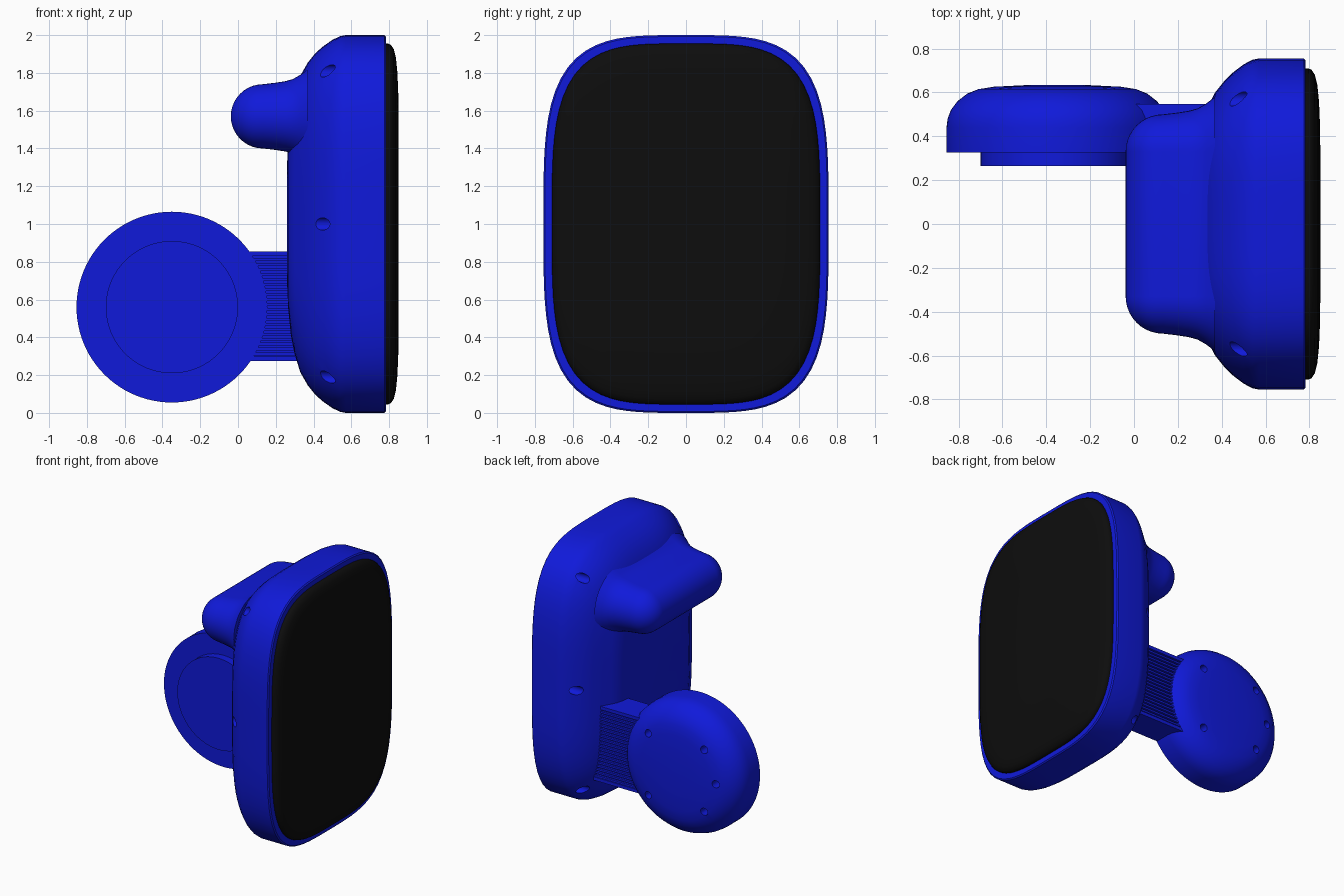
import bpy, bmesh, math
from mathutils import Vector, Matrix

if "Cube" in bpy.data.objects:
    bpy.data.objects.remove(bpy.data.objects["Cube"])


def material(name, rgb):
    m = bpy.data.materials.new(name)
    m.diffuse_color = (*rgb, 1)
    m.use_nodes = True
    m.node_tree.nodes["Principled BSDF"].inputs["Base Color"].default_value = m.diffuse_color
    return m


BLUE = material("blue_plastic", (0.005, 0.01, 0.7))
BLACK = material("black_glass", (0.004, 0.004, 0.004))


def finish(bm, name, mat):
    bmesh.ops.recalc_face_normals(bm, faces=bm.faces[:])
    me = bpy.data.meshes.new(name)
    bm.to_mesh(me)
    bm.free()
    ob = bpy.data.objects.new(name, me)
    bpy.context.collection.objects.link(ob)
    me.materials.append(mat)
    return ob


def smooth(ob, deg=35):
    bpy.ops.object.select_all(action='DESELECT')
    bpy.context.view_layer.objects.active = ob
    ob.select_set(True)
    bpy.ops.object.shade_smooth_by_angle(angle=math.radians(deg))


def loft(rings, name, mat):
    """Skin closed rings in order and cap both ends."""
    bm = bmesh.new()
    vs = [[bm.verts.new(p) for p in r] for r in rings]
    n = len(vs[0])
    for a, b in zip(vs, vs[1:]):
        for i in range(n):
            j = (i + 1) % n
            bm.faces.new((a[i], a[j], b[j], b[i]))
    bm.faces.new(vs[0])
    bm.faces.new(vs[-1])
    return finish(bm, name, mat)


def squircle(x, hy, hz, n=3.7, seg=96):
    pts = []
    for i in range(seg):
        t = 2 * math.pi * i / seg
        c, s = math.cos(t), math.sin(t)
        r = (abs(c) ** n + abs(s) ** n) ** (-1 / n)
        pts.append((x, hy * r * c, 1 + hz * r * s))
    return pts


def stadium(x, r, half=0.33, zc=1.57, seg=20):
    pts = []
    for side in (1, -1):
        for i in range(seg + 1):
            t = math.pi * i / seg
            pts.append((x, side * (half + r * math.sin(t)), zc + side * r * math.cos(t)))
    return pts


def disc(profile, name, seg=96):
    """Revolve (radius, y) profile about the y axis of the round foot."""
    rings = [[(-0.35 + r * math.cos(2 * math.pi * i / seg), y,
               0.56 + r * math.sin(2 * math.pi * i / seg)) for i in range(seg)]
             for r, y in profile]
    return loft(rings, name, BLUE)


def drill(ob, centres, axis, radius, depth):
    """Cut round screw holes into ob."""
    bm = bmesh.new()
    rot = Vector((0, 0, 1)).rotation_difference(Vector(axis)).to_matrix().to_4x4()
    for c in centres:
        bmesh.ops.create_cone(bm, cap_ends=True, segments=20, radius1=radius, radius2=radius,
                              depth=depth, matrix=Matrix.Translation(c) @ rot)
    cutter = finish(bm, "hole_cutter", BLUE)
    cutter.hide_render = True
    mod = ob.modifiers.new("holes", 'BOOLEAN')
    mod.operation, mod.solver, mod.object = 'DIFFERENCE', 'EXACT', cutter
    bpy.context.view_layer.objects.active = ob
    bpy.ops.object.modifier_apply(modifier=mod.name)
    bpy.data.objects.remove(cutter)


# Main housing: (x, inset in y, inset in z) from the back to the front rim
body_profile = [(0.26, 0.42, 0.68), (0.266, 0.37, 0.55), (0.28, 0.32, 0.41), (0.30, 0.28, 0.31),
                (0.33, 0.23, 0.215), (0.37, 0.155, 0.145), (0.41, 0.105, 0.095),
                (0.45, 0.065, 0.06), (0.50, 0.027, 0.025), (0.54, 0.006, 0.006),
                (0.57, 0, 0), (0.775, 0, 0), (0.783, 0.008, 0.008)]
body = loft([squircle(x, 0.755 - dy, 1 - dz) for x, dy, dz in body_profile], "housing", BLUE)
holes = [(0.455, sy * y, z) for sy in (1, -1) for y, z in ((0.57, 1.81), (0.685, 1.0), (0.57, 0.19))]
drill(body, holes, (1, 0, 0), 0.033, 0.22)
smooth(body)

# Glass screen with rolled edge
screen_profile = [(0.775, 0.045), (0.795, 0.045), (0.81, 0.052), (0.825, 0.075), (0.836, 0.12),
                  (0.844, 0.2), (0.849, 0.32), (0.85, 0.5)]
smooth(loft([squircle(x, 0.755 - d, 1 - d) for x, d in screen_profile], "screen", BLACK))

# Rounded upper bump on the back, flaring into the housing
R = 0.17
bump = [(-0.038 + R * (1 - math.cos(a)), max(R * math.sin(a), 0.004))
        for a in (math.pi / 2 * i / 10 for i in range(11))]
bump += [(0.2, 0.178), (0.25, 0.186), (0.29, 0.197), (0.33, 0.22), (0.37, 0.25)]
smooth(loft([stadium(x, r) for x, r in bump], "rear_bump", BLUE))

# Round foot with screw holes, and its raised front plate
foot = disc([(0.505, 0.325), (0.505, 0.44), (0.50, 0.48), (0.485, 0.52), (0.455, 0.56),
             (0.41, 0.595), (0.36, 0.615), (0.29, 0.626), (0.15, 0.633), (0.02, 0.635)], "round_foot")
drill(foot, [(-0.35 + 0.335 * math.cos(math.radians(a)), 0.62, 0.56 + 0.335 * math.sin(math.radians(a)))
             for a in (45, 135, 180, 225, 315)], (0, 1, 0), 0.028, 0.16)
smooth(foot)
smooth(disc([(0.35, 0.265), (0.35, 0.335)], "foot_plate"))

# Ribbed arm between foot and housing
bm = bmesh.new()


def box(x0, x1, y0, y1, z0, z1):
    m = Matrix.Translation(((x0 + x1) / 2, (y0 + y1) / 2, (z0 + z1) / 2))
    bmesh.ops.create_cube(bm, size=1, matrix=m @ Matrix.Diagonal((x1 - x0, y1 - y0, z1 - z0, 1)))


box(-0.02, 0.42, 0.343, 0.532, 0.28, 0.85)
for z in (0.275, 0.83):
    box(-0.02, 0.40, 0.328, 0.548, z, z + 0.025)
RIBS = 20
for i in range(RIBS):
    z = 0.312 + i * (0.81 - 0.312) / (RIBS - 1)
    box(-0.02, 0.40, 0.328, 0.548, z - 0.007, z + 0.007)
finish(bm, "ribbed_arm", BLUE)
